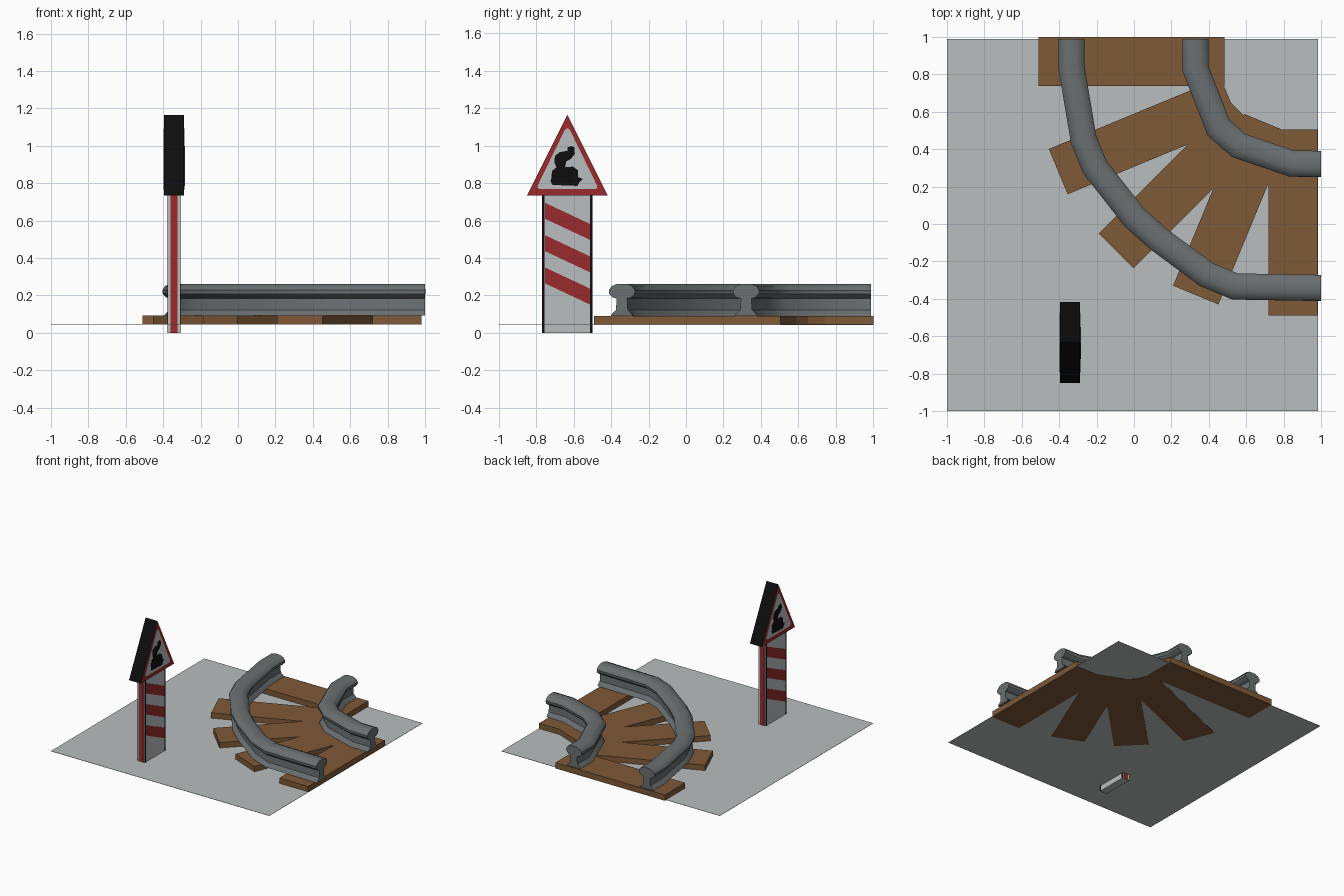
import bpy, bmesh, math
from mathutils import Vector, Matrix

if "Cube" in bpy.data.objects:
    bpy.data.objects.remove(bpy.data.objects["Cube"])


def material(name, rgb):
    m = bpy.data.materials.new(name)
    m.diffuse_color = (*rgb, 1)
    m.use_nodes = True
    m.node_tree.nodes["Principled BSDF"].inputs["Base Color"].default_value = m.diffuse_color
    return m


PALE = material("pale_grey", (0.49, 0.51, 0.52))
STEEL = material("steel_grey", (0.145, 0.16, 0.165))
WOOD = material("wood_brown", (0.21, 0.10, 0.038))
RED = material("sign_red", (0.32, 0.024, 0.026))
BLACK = material("black", (0.004, 0.004, 0.004))


def finish(name, bm, *mats):
    bmesh.ops.recalc_face_normals(bm, faces=bm.faces[:])
    me = bpy.data.meshes.new(name)
    bm.to_mesh(me)
    bm.free()
    ob = bpy.data.objects.new(name, me)
    bpy.context.collection.objects.link(ob)
    for m in mats:
        me.materials.append(m)
    return ob


def box(name, centre, size, mat, angle=0):
    bm = bmesh.new()
    bmesh.ops.create_cube(bm, size=1, matrix=Matrix.Translation(centre)
                          @ Matrix.Rotation(angle, 4, 'Z') @ Matrix.Diagonal((*size, 1)))
    return finish(name, bm, mat)


def prism(bm, pts, offset):
    """Closed solid from a ring of 3D points pushed along offset."""
    a = [bm.verts.new(p) for p in pts]
    b = [bm.verts.new(Vector(p) + Vector(offset)) for p in pts]
    n = len(pts)
    bm.faces.new(a)
    bm.faces.new(b[::-1])
    for i in range(n):
        bm.faces.new((a[i], b[i], b[(i + 1) % n], a[(i + 1) % n]))


def sweep(name, path, profile, mat):
    """Sweep an upright profile (side, z) along a flat path with mitred bends."""
    bm = bmesh.new()
    pts = [Vector(p) for p in path]
    rings = []
    for i, p in enumerate(pts):
        d0 = (p - pts[i - 1]).normalized() if i else (pts[1] - p).normalized()
        d1 = (pts[i + 1] - p).normalized() if i < len(pts) - 1 else d0
        # the path ends are cut square to the ground's edges
        d = (d0 + d1).normalized()
        side = Vector((-d.y, d.x)) / d.dot(d0)
        rings.append([bm.verts.new((p.x + side.x * s, p.y + side.y * s, z)) for s, z in profile])
    n = len(profile)
    for r, q in zip(rings, rings[1:]):
        for j in range(n):
            bm.faces.new((r[j], r[(j + 1) % n], q[(j + 1) % n], q[j]))
    bm.faces.new(rings[0])
    bm.faces.new(rings[-1])
    ob = finish(name, bm, mat)
    bpy.ops.object.select_all(action='DESELECT')
    bpy.context.view_layer.objects.active = ob
    ob.select_set(True)
    bpy.ops.object.shade_smooth_by_angle(angle=math.radians(35))
    return ob


# Ground sheet
box("ground", (-0.008, -0.005, 0.046), (1.984, 1.99, 0.002), PALE)

# Sleepers fanned around the corner: outer end centre and angle
ends = [(-0.51, 0.87, 0), (-0.405, 0.28, 22.5), (-0.095, -0.143, 45),
        (0.33, -0.38, 67.5), (0.85, -0.49, 90)]
for i, (x, y, deg) in enumerate(ends):
    a = math.radians(deg)
    box(f"sleeper_{i + 1}", (x + 0.497 * math.cos(a), y + 0.497 * math.sin(a), 0.067),
        (0.994, 0.262, 0.048), WOOD, a)

# Rails: foot, web and rounded head
half = [(0.06, 0.091), (0.052, 0.103), (0.032, 0.122), (0.028, 0.183), (0.05, 0.19),
        (0.068, 0.208), (0.07, 0.228), (0.055, 0.25), (0.025, 0.262)]
rail = half + [(-s, z) for s, z in reversed(half)]
sweep("outer_rail", [(-0.335, 0.988), (-0.335, 0.84), (-0.27, 0.455), (-0.21, 0.305),
                     (0.0, 0.037), (0.13, -0.08), (0.387, -0.27), (0.54, -0.334),
                     (1, -0.342)], rail, STEEL)
sweep("inner_rail", [(0.327, 0.988), (0.327, 0.835), (0.452, 0.515), (0.56, 0.42),
                     (0.843, 0.323), (1, 0.321)], rail, STEEL)

# Sign post
CX, CY = -0.342, -0.633
POST_X, POST_Y, HEAD_X = 0.032, 0.133, 0.0535
box("sign_post", (CX, CY, 0.3675), (2 * POST_X, 2 * POST_Y, 0.735), PALE)


def plates(name, shapes, start, thick, mat):
    """Thin plates on both broad faces of the sign; shapes are lists of (u, z)."""
    bm = bmesh.new()
    for s in (1, -1):
        for shape in shapes:
            prism(bm, [(CX + s * start, CY + s * u, z) for u, z in shape], (s * thick, 0, 0))
    return finish(name, bm, mat)


# Post markings: slanted stripes, black edges, red end strips
stripes = [[(-0.12, z), (0.12, z - 0.113), (0.12, z - 0.198), (-0.12, z - 0.085)]
           for z in (0.695, 0.522, 0.35)]
plates("post_stripes", stripes, POST_X, 0.002, RED)
edges = [[(s * 0.121, 0), (s * 0.134, 0), (s * 0.134, 0.735), (s * 0.121, 0.735)] for s in (1, -1)]
plates("post_black_edges", edges, POST_X, 0.002, BLACK)
for s, n in ((-1, "front"), (1, "back")):
    box(f"post_{n}_strip", (CX, CY + s * POST_Y, 0.3675), (0.038, 0.004, 0.735), RED)

# Triangular sign head: red faces, black rim
bm = bmesh.new()
prism(bm, [(CX - HEAD_X, CY + u, z) for u, z in ((-0.216, 0.733), (0.216, 0.733), (0, 1.165))],
      (2 * HEAD_X, 0, 0))
for f in bm.faces:
    f.material_index = 1 if len(f.verts) == 3 else 0
finish("sign_head", bm, BLACK, RED)

# Pale panel with clipped corners
plates("sign_panel", [[(-0.148, 0.767), (0.148, 0.767), (0.16, 0.776), (0.157, 0.79),
                       (0.013, 1.085), (0, 1.093), (-0.013, 1.085), (-0.157, 0.79),
                       (-0.16, 0.776)]], HEAD_X, 0.002, PALE)

# Warning pictogram: heap with a curling plume
heap = [(-0.08, 0.79), (0.055, 0.785), (0.065, 0.805), (0.082, 0.822), (0.058, 0.832),
        (0.056, 0.868), (0.03, 0.888), (-0.012, 0.884), (-0.006, 0.915), (0.02, 0.93),
        (0.04, 0.957), (0.037, 0.99), (0.022, 0.998), (-0.0, 0.99), (0.0, 0.972),
        (-0.04, 0.965), (-0.066, 0.945), (-0.07, 0.91), (-0.058, 0.884), (-0.082, 0.865),
        (-0.086, 0.825), (-0.09, 0.81)]
plates("sign_pictogram", [heap], HEAD_X + 0.001, 0.003, BLACK)
